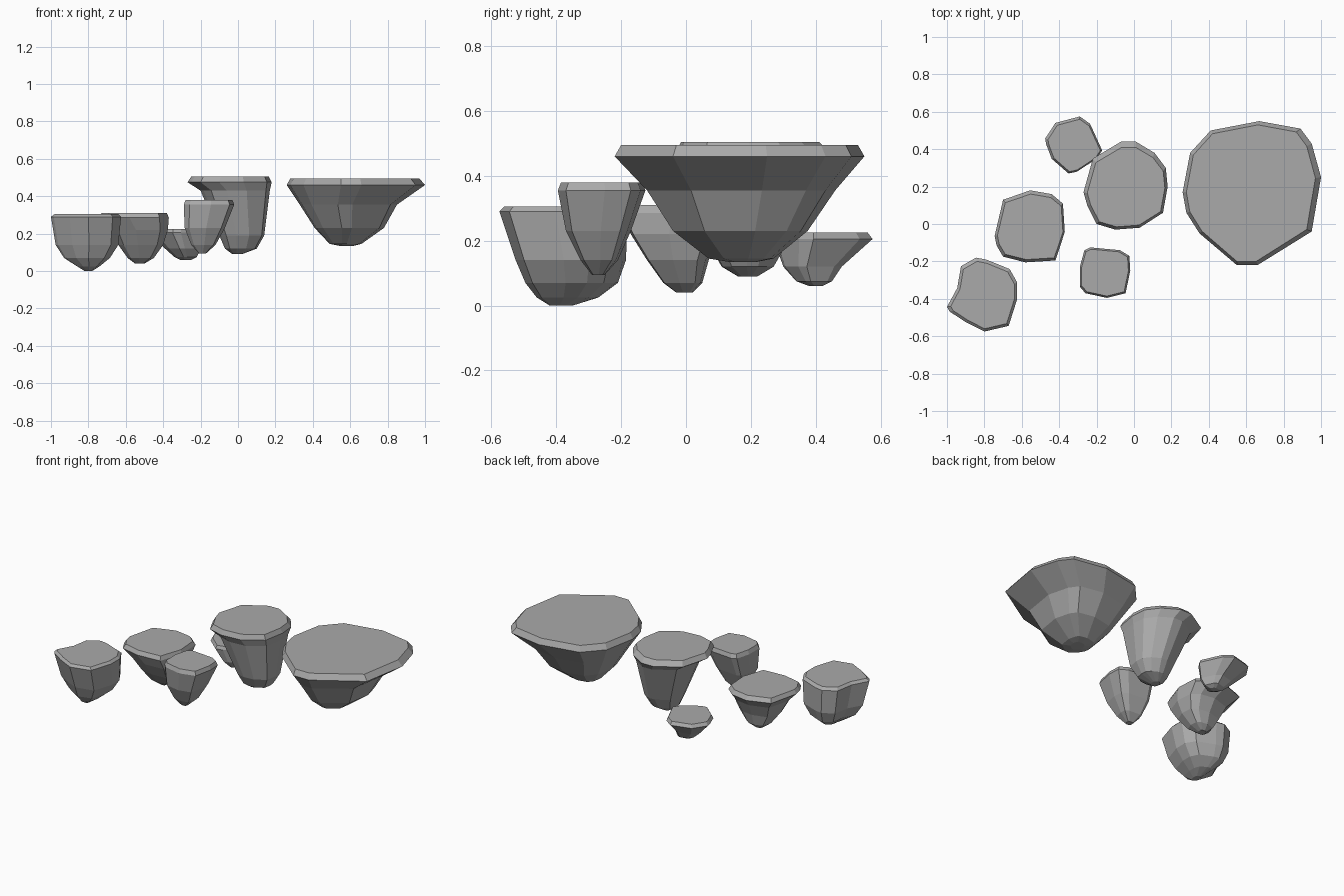
import bpy
import bmesh

default_cube = bpy.data.objects.get("Cube")
if default_cube:
    bpy.data.objects.remove(default_cube, do_unlink=True)

# Single stone colour
stone = bpy.data.materials.new("grey stone")
stone.use_nodes = True
stone_colour = (0.4, 0.4, 0.4, 1)
stone.diffuse_color = stone_colour
shader = stone.node_tree.nodes["Principled BSDF"]
shader.inputs["Base Color"].default_value = stone_colour
shader.inputs["Roughness"].default_value = 0.9


def fit_outline(outline, x_low, x_high, y_low, y_high):
    """Stretch the outline so that it fills the given rectangle."""
    xs = [point[0] for point in outline]
    ys = [point[1] for point in outline]
    x_scale = (x_high - x_low) / (max(xs) - min(xs))
    y_scale = (y_high - y_low) / (max(ys) - min(ys))
    return [(x_low + (x - min(xs)) * x_scale, y_low + (y - min(ys)) * y_scale)
            for x, y in outline]


def make_rock(name, outline, levels):
    """Loft the outline through levels of (height, x range, y range), top first."""
    bm = bmesh.new()
    rings = []
    for height, *extent in levels:
        corners = fit_outline(outline, *extent)
        rings.append([bm.verts.new((x, y, height)) for x, y in corners])
    count = len(outline)
    for upper, lower in zip(rings, rings[1:]):
        for i in range(count):
            following = (i + 1) % count
            bm.faces.new((upper[i], upper[following], lower[following], lower[i]))
    bm.faces.new(rings[0])
    bm.faces.new(list(reversed(rings[-1])))
    bmesh.ops.recalc_face_normals(bm, faces=bm.faces)

    mesh = bpy.data.meshes.new(name)
    bm.to_mesh(mesh)
    bm.free()
    mesh.materials.append(stone)
    rock = bpy.data.objects.new(name, mesh)
    bpy.context.collection.objects.link(rock)
    return rock


# Widest rock, a broad bowl shape
make_rock(
    "large_floating_rock",
    [(.26, .17), (.30, .38), (.41, .50), (.67, .55), (.89, .51), (.95, .43),
     (1, .25), (.95, -.04), (.66, -.22), (.55, -.22), (.35, -.05), (.28, .06)],
    [(.495, .28, .97, -.2, .53),
     (.46, .26, 1, -.22, .55),
     (.355, .33, .85, -.12, .46),
     (.23, .41, .78, -.04, .375),
     (.145, .49, .66, .07, .27),
     (.135, .54, .62, .13, .22)])

# Tall rock beside the widest one
make_rock(
    "tall_floating_rock",
    [(-.27, .17), (-.22, .35), (-.07, .44), (.01, .44), (.11, .38), (.17, .3),
     (.18, .2), (.155, .06), (.03, -.02), (-.1, -.03), (-.2, 0), (-.25, .1)],
    [(.505, -.25, .165, -.015, .41),
     (.475, -.27, .18, -.03, .44),
     (.43, -.2, .17, 0, .4),
     (.19, -.1, .14, .07, .31),
     (.12, -.07, .1, .11, .27),
     (.09, -.03, .02, .16, .22)])

# Small shallow rock at the back
make_rock(
    "small_back_rock",
    [(-.475, .46), (-.42, .545), (-.29, .58), (-.235, .54), (-.17, .395),
     (-.2, .35), (-.305, .28), (-.35, .27), (-.44, .35), (-.47, .43)],
    [(.225, -.46, -.18, .28, .56),
     (.205, -.475, -.17, .27, .575),
     (.12, -.39, -.2, .3, .48),
     (.075, -.34, -.22, .34, .45),
     (.06, -.31, -.25, .38, .42)])

# Middle rock with a tapering base
make_rock(
    "middle_floating_rock",
    [(-.745, -.06), (-.7, .13), (-.555, .18), (-.44, .16), (-.38, .11),
     (-.37, -.04), (-.42, -.19), (-.58, -.2), (-.7, -.17), (-.735, -.11)],
    [(.31, -.73, -.38, -.19, .16),
     (.285, -.745, -.37, -.205, .18),
     (.22, -.68, -.375, -.17, .11),
     (.14, -.64, -.4, -.12, .07),
     (.07, -.59, -.45, -.07, .05),
     (.04, -.55, -.5, -.03, .02)])

# Lowest rock, steep sides and a rounded base
make_rock(
    "low_rounded_rock",
    [(-1, -.44), (-.945, -.34), (-.925, -.225), (-.845, -.18), (-.79, -.19),
     (-.665, -.24), (-.625, -.31), (-.625, -.4), (-.67, -.54), (-.8, -.57),
     (-.9, -.52), (-.985, -.465)],
    [(.305, -.98, -.64, -.56, -.2),
     (.29, -1, -.625, -.575, -.18),
     (.14, -.975, -.64, -.525, -.185),
     (.07, -.93, -.685, -.495, -.21),
     (.025, -.86, -.74, -.46, -.27),
     (0, -.82, -.78, -.42, -.35)])

# Small pointed rock at the front
make_rock(
    "small_front_rock",
    [(-.29, -.23), (-.265, -.14), (-.235, -.125), (-.075, -.14), (-.025, -.17),
     (-.02, -.25), (-.045, -.37), (-.145, -.395), (-.26, -.37), (-.29, -.335)],
    [(.38, -.28, -.03, -.385, -.135),
     (.355, -.29, -.02, -.395, -.125),
     (.23, -.285, -.07, -.37, -.17),
     (.14, -.25, -.12, -.325, -.21),
     (.095, -.21, -.17, -.29, -.25)])
